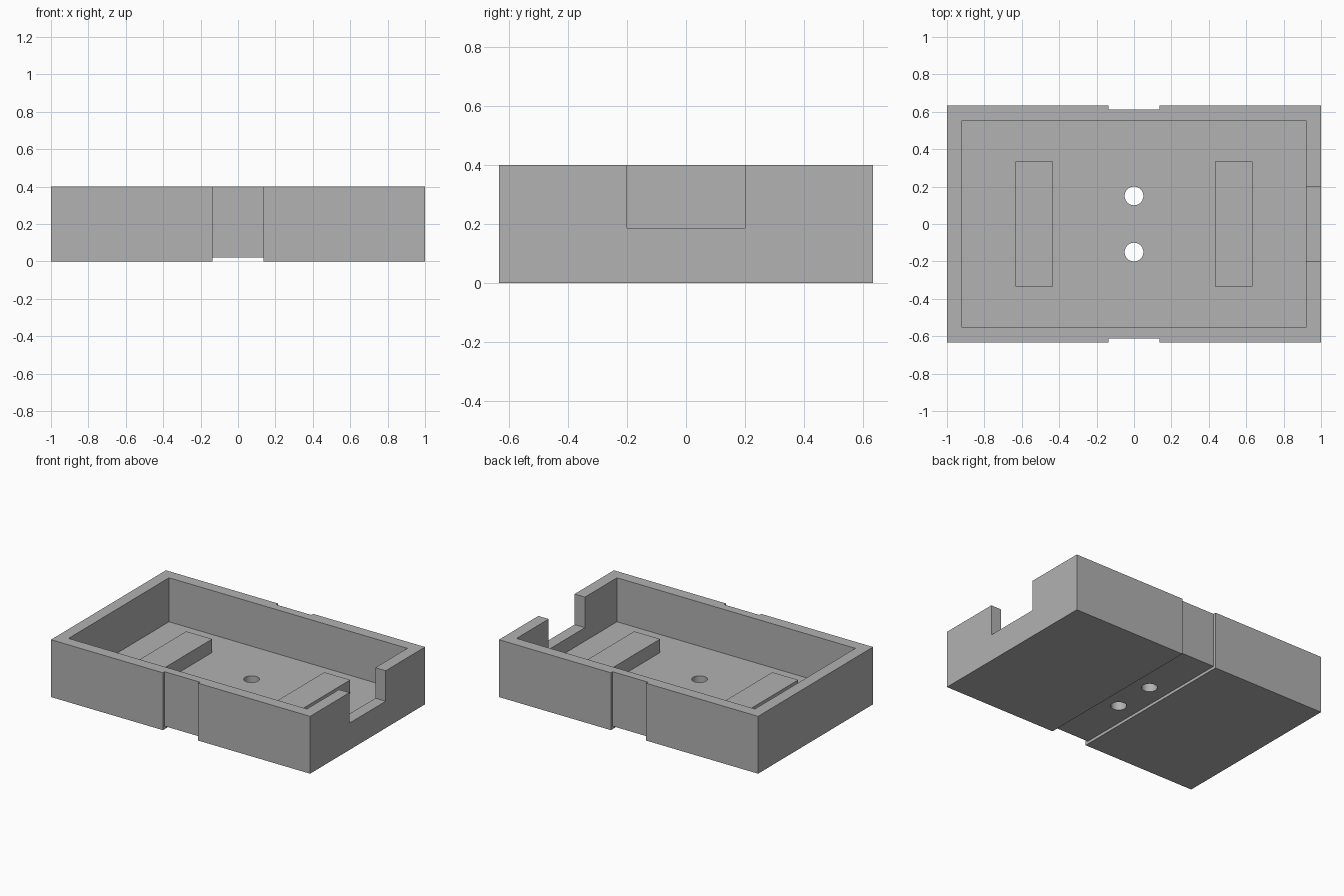
import bpy

cube = bpy.data.objects.get("Cube")
if cube:
    bpy.data.objects.remove(cube, do_unlink=True)

# One grey material
grey = bpy.data.materials.new("plain grey")
grey.use_nodes = True
colour = (0.445, 0.445, 0.445, 1)
grey.diffuse_color = colour
grey.node_tree.nodes["Principled BSDF"].inputs["Base Color"].default_value = colour

LENGTH, WIDTH, HEIGHT = 2.0, 1.267, 0.4
WALL, FLOOR, LEDGE = 0.08, 0.093, 0.187
GROOVE_W, GROOVE_D = 0.272, 0.02


def box(name, x, y, z):
    """Box spanning the given (low, high) ranges."""
    spans = (x, y, z)
    bpy.ops.mesh.primitive_cube_add(size=1, location=[(a + b) / 2 for a, b in spans])
    obj = bpy.context.object
    obj.name = name
    obj.scale = [b - a for a, b in spans]
    bpy.ops.object.transform_apply(location=True, rotation=False, scale=True)
    obj.data.materials.append(grey)
    return obj


def cut(target, cutter):
    """Subtract the cutter and discard it."""
    cutter.hide_render = True
    mod = target.modifiers.new("cut", "BOOLEAN")
    mod.operation = "DIFFERENCE"
    mod.solver = "EXACT"
    mod.object = cutter
    bpy.context.view_layer.objects.active = target
    bpy.ops.object.modifier_apply(modifier=mod.name)
    bpy.data.objects.remove(cutter, do_unlink=True)


hx, hy, hg = LENGTH / 2, WIDTH / 2, GROOVE_W / 2

# Open tray
tray = box("tray", (-hx, hx), (-hy, hy), (0, HEIGHT))
cut(tray, box("cavity", (-hx + WALL, hx - WALL), (-hy + WALL, hy - WALL), (FLOOR, 1)))

# Notch in the left end wall
cut(tray, box("notch", (hx - WALL - 0.05, hx + 0.1), (-0.2, 0.2), (LEDGE, 1)))

# Strap groove around the front, back and underside
for side in (-1, 1):
    ys = sorted((side * (hy - GROOVE_D), side * (hy + 0.1)))
    cut(tray, box("side_groove", (-hg, hg), ys, (-0.1, 1)))
cut(tray, box("under_groove", (-hg, hg), (-1, 1), (-0.1, GROOVE_D)))

# Two screw holes through the floor
for y in (-0.15, 0.15):
    bpy.ops.mesh.primitive_cylinder_add(vertices=48, radius=0.05, depth=0.5, location=(0, y, 0))
    cut(tray, bpy.context.object)

bpy.ops.object.select_all(action="DESELECT")
tray.select_set(True)
bpy.context.view_layer.objects.active = tray
bpy.ops.object.shade_smooth_by_angle()

# Raised support blocks on the floor
for name, x in (("right_support", -0.533), ("left_support", 0.533)):
    box(name, (x - 0.1, x + 0.1), (-0.333, 0.333), (FLOOR, LEDGE))
